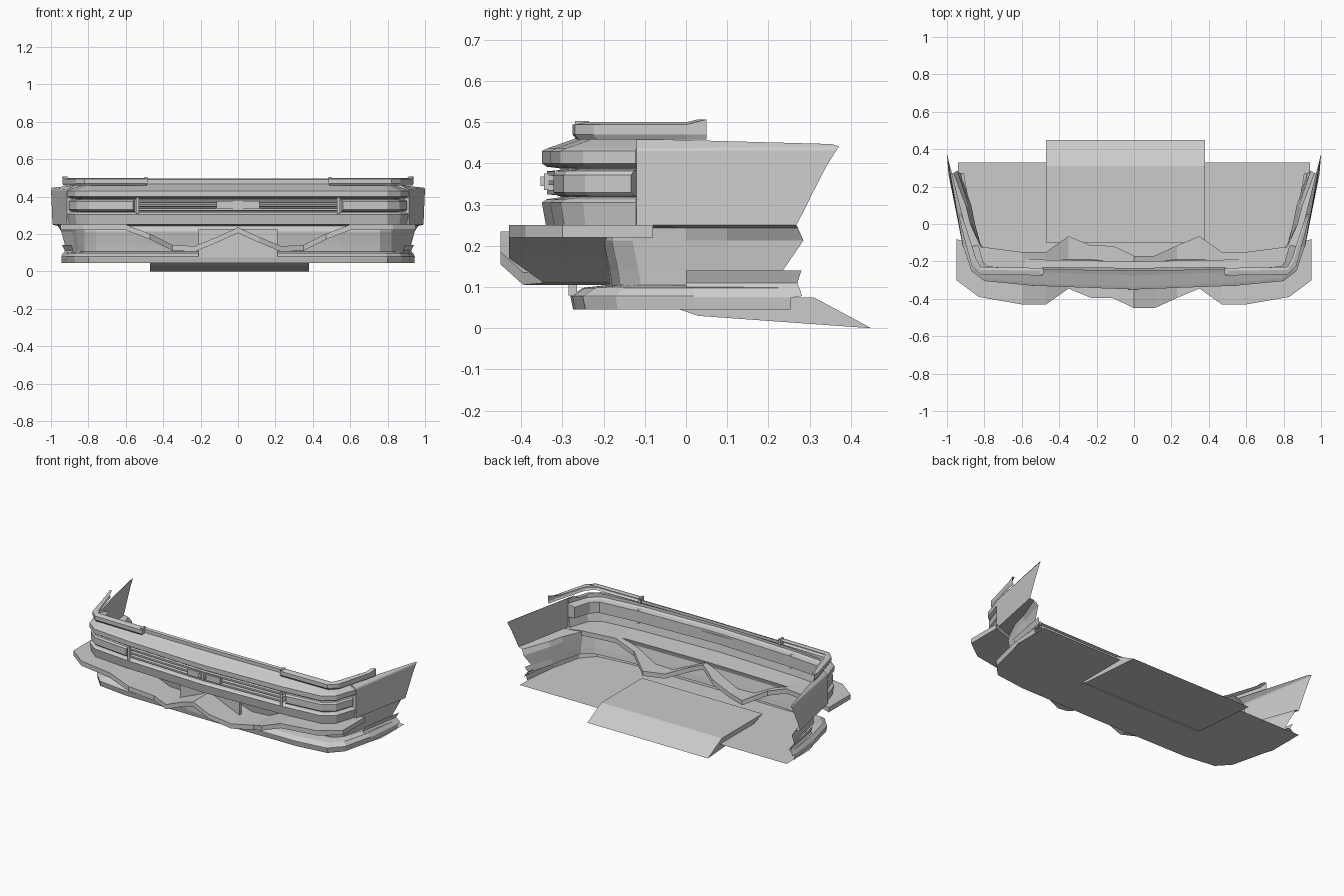
import bpy

if "Cube" in bpy.data.objects:
    bpy.data.objects.remove(bpy.data.objects["Cube"])

# Right-half plan of the bumper: x, y and inward direction
PLAN = [(0, -.35, 0, 1), (.54, -.33, 0, 1), (.8, -.305, -.15, 1),
        (.87, -.25, -.8, .6), (.912, -.122, -1, .1)]


def mesh_object(name, verts, faces, mirror=False):
    me = bpy.data.meshes.new(name)
    me.from_pydata(verts, [], faces)
    ob = bpy.data.objects.new(name, me)
    bpy.context.collection.objects.link(ob)
    if mirror:
        m = ob.modifiers.new("mirror", 'MIRROR')
        m.use_clip = True
    return ob


def loft(name, rows, closed=False, mirror=True, caps=False):
    """Skin between rows of points, listed from top to bottom."""
    n, k = len(rows[0]), len(rows)
    faces = []
    for a in range(k if closed else k - 1):
        b = (a + 1) % k
        for i in range(n - 1):
            faces.append((b * n + i, b * n + i + 1, a * n + i + 1, a * n + i))
    if caps:
        faces.append([a * n for a in range(k)])
        faces.append([a * n + n - 1 for a in reversed(range(k))])
    return mesh_object(name, [p for r in rows for p in r], faces, mirror)


def row(z, inset, start=0, stop=5):
    return [(x + dx * inset, y + dy * inset, z) for x, y, dx, dy in PLAN[start:stop]]


def box(name, lo, hi):
    x0, y0, z0 = lo
    x1, y1, z1 = hi
    v = [(x, y, z) for z in (z0, z1) for x, y in ((x0, y0), (x1, y0), (x1, y1), (x0, y1))]
    return mesh_object(name, v, [(3, 2, 1, 0), (4, 5, 6, 7), (0, 1, 5, 4),
                                 (1, 2, 6, 5), (2, 3, 7, 6), (3, 0, 4, 7)])


# Main bumper skin with the recessed grille and lamp band
body = []
for z, inset, side, yend, zend in (
        (.46, .08, .04, .355, .447), (.437, .015, .005, .372, .441),
        (.43, 0, 0, .365, .432), (.40, 0, 0, .345, .40), (.392, .012, 0, .34, .392),
        (.388, .045, 0, .338, .388), (.318, .045, 0, .302, .318),
        (.313, .012, 0, .30, .313), (.305, 0, 0, .296, .305), (.25, .01, 0, .268, .25)):
    xend = 1.0 - .08 * (.37 - yend) - side * .1
    body.append(row(z, inset) + [(.915 - side, -.12, z), (xend, yend, zend)])
loft("bumper_skin", body)

# Underside return and recessed lower wall
low = [row(.25, .01) + [(.915, -.12, .25), (.992, .268, .25)]]
for z, yf, xs, yend in ((.243, -.20, 0, .272), (.213, -.21, -.02, .285),
                        (.14, -.195, -.04, .235), (.105, -.19, -.05, .23)):
    low.append([(0, yf, z), (.54, yf + .01, z), (.76, yf + .03, z), (.82, yf + .08, z),
                (.875 + xs * .5, .0, z), (.90 + xs * .6, .1, z), (.965 + xs, yend, z)])
loft("lower_wall", low)

# Bottom lip with chamfered top
lip = []
for z, o, yend in ((.105, -.09, .27), (.098, -.03, .272), (.078, 0, .282),
                   (.074, 0, .255), (.045, -.006, .255)):
    lip.append([(0, -.28 - o, z), (.6, -.275 - o, z), (.8 + o * .4, -.25 - o, z),
                (.875 + o * .6, -.17 - o * .6, z), (.92 + o * .6, .02, z),
                (.945 + o * .4, yend, z)])
loft("bottom_lip", lip)
loft("side_fin", [[(.89, .0, .14), (.94, .28, .14)], [(.88, .0, .11), (.925, .27, .11)],
                  [(.90, .0, .085), (.945, .28, .085)]])

# Flat undertray
edge = [(-.94, .33), (-.94, .1), (-.915, .02), (-.87, -.17), (-.8, -.245), (-.6, -.27)]
outline = edge + [(0, -.275)] + [(-x, y) for x, y in reversed(edge)]
mesh_object("undertray", [(x, y, .045) for x, y in outline], [range(len(outline))])

# Slanted slab under the tray
slab = [(-.1, .075), (.03, .03), (.45, 0), (.31, .075)]
loft("under_slab", [[(-.47, y, z), (.38, y, z)] for y, z in slab], closed=True,
     mirror=False, caps=True)

# Wavy canard strip: x, front y, top z, depth
side = [(.95, -.30, .25, .22), (.83, -.39, .25, .27), (.6, -.43, .25, .28),
        (.47, -.43, .20, .28), (.35, -.345, .14, .28)]
strip = [(-x, y, z, d) for x, y, z, d in side]
strip += [(-.23, -.395, .135, .28), (-.11, -.397, .185, .28), (0, -.45, .235, .28),
          (.11, -.45, .185, .28), (.23, -.395, .135, .28)] + side[::-1]
rows = [[(x, y + d * b, z - t) for x, y, z, d in strip]
        for b, t in ((1, 0), (0, 0), (0, .03), (1, .03))]
loft("canard_strip", rows, closed=True, mirror=False, caps=True)

# Plate behind the strip
box("center_plate", (-.21, -.285, .08), (.21, -.265, .225))

# Bonnet edge: raised outer rails and lower middle ledge
rail = [(.49, -.27), (.82, -.265), (.865, -.22), (.925, 0), (.935, .05)]
rows = []
for z, o in ((.497, .035), (.50, .02), (.494, -.005), (.47, -.005), (.458, .005)):
    r = [(x - o * (.6 if i > 1 else 0), y + o * (1 if i < 3 else 0), z)
         for i, (x, y) in enumerate(rail)]
    if z > .49:
        r[-1] = (r[-1][0], .03 if o > .03 else .05, .507)
    rows.append(r)
loft("bonnet_rail", rows)
loft("bonnet_ledge", [[(0, -.235, .495), (.49, -.23, .495)],
                      [(0, -.25, .49), (.49, -.245, .49)],
                      [(0, -.25, .468), (.49, -.245, .468)],
                      [(0, -.275, .459), (.49, -.258, .459)]])
box("rail_tab_right", (.485, -.27, .465), (.50, -.235, .503))
box("rail_tab_left", (-.50, -.27, .465), (-.485, -.235, .503))

# Headlights: bulged lens wrapping round the corner
lens = []
for z, o, m in ((.386, .045, 0), (.382, .016, .006), (.372, .008, .012),
                (.33, .008, .012), (.322, .016, .006), (.318, .045, 0)):
    r = row(z, o, 1, 5)
    r[0] = (.55 + m, r[0][1], z)
    r[-1] = (r[-1][0], r[-1][1] - m, z)
    lens.append(r)
loft("headlight", lens, caps=True)
loft("headlight_divider", [[(.53, y, z), (.545, y, z)] for y, z in
     ((-.28, .395), (-.332, .395), (-.332, .31), (-.28, .31))])

# Grille slats
for i, z in enumerate((.376, .353, .33)):
    loft(f"grille_slat_{i + 1}", [row(z + dz, o, 0, 2) for dz, o in
         ((.008, .045), (.005, .012), (-.005, .012), (-.008, .045))])

# Plain grille badge mount
box("badge_mount", (-.115, -.345, .336), (.115, -.30, .375))
for x in (-.025, .006):
    box("badge_rib", (x - .006, -.353, .345), (x + .01, -.34, .368))
